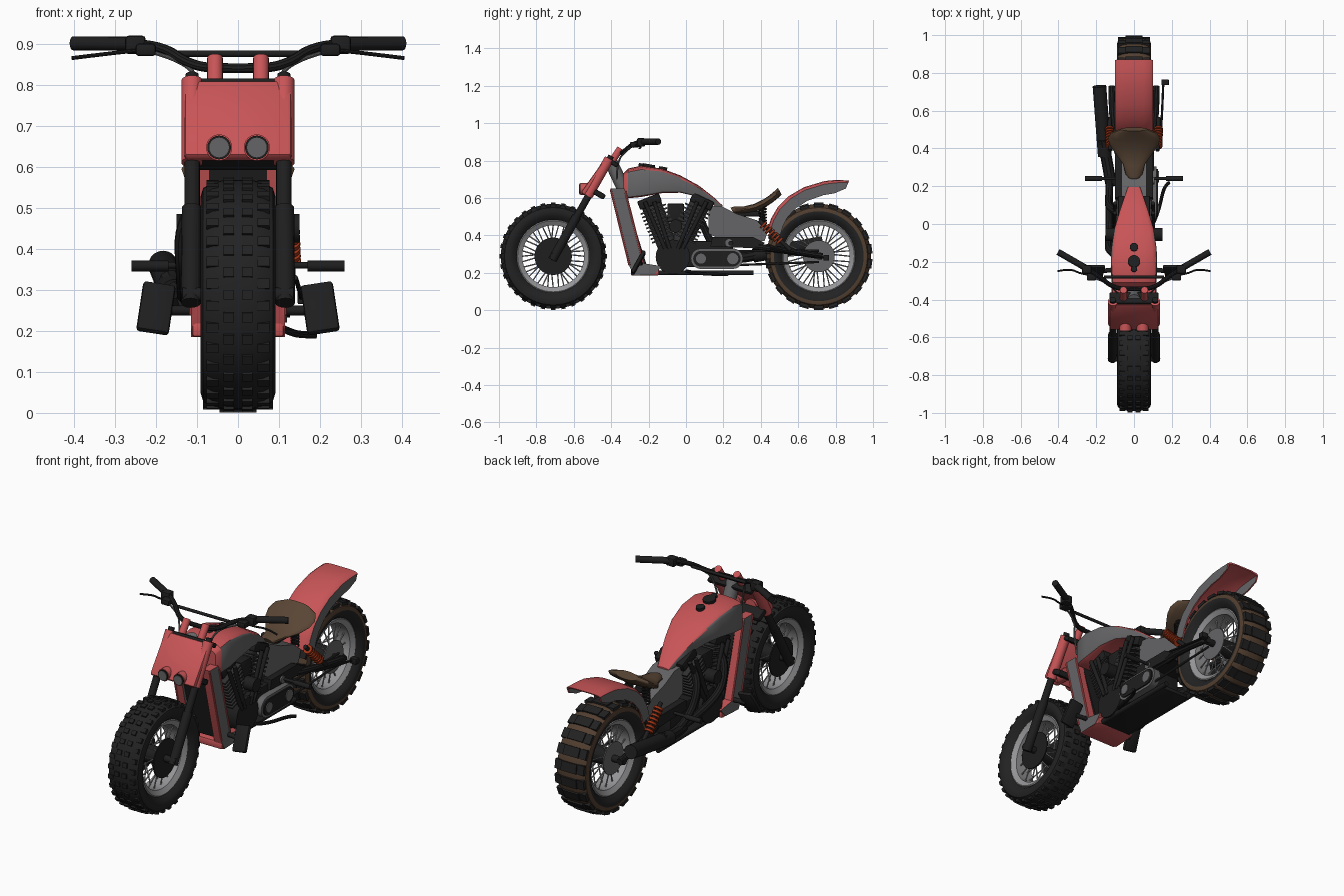
import bpy, bmesh, math
from mathutils import Vector, Matrix

cube = bpy.data.objects.get("Cube")
if cube:
    bpy.data.objects.remove(cube)


def material(name, r, g, b):
    m = bpy.data.materials.new(name)
    m.use_nodes = True
    m.diffuse_color = (r, g, b, 1)
    m.node_tree.nodes["Principled BSDF"].inputs["Base Color"].default_value = (r, g, b, 1)
    return m


RED = material("coral red paint", .58, .09, .095)
GREY = material("panel grey", .13, .13, .135)
BLACK = material("black metal", .013, .013, .013)
CHAR = material("charcoal metal", .03, .03, .03)
RUBBER = material("tyre rubber", .016, .016, .016)
SILVER = material("silver metal", .3, .3, .31)
LEATHER = material("brown leather", .1, .06, .035)
MUD = material("tread brown", .085, .05, .03)
ORANGE = material("burnt orange", .35, .035, .008)
made = []


def finish(name, bm, mats, rule=None):
    bmesh.ops.recalc_face_normals(bm, faces=bm.faces)
    if rule:
        for f in bm.faces:
            f.material_index = rule(f)
    me = bpy.data.meshes.new(name)
    bm.to_mesh(me)
    bm.free()
    for m in mats if isinstance(mats, tuple) else (mats,):
        me.materials.append(m)
    ob = bpy.data.objects.new(name, me)
    bpy.context.collection.objects.link(ob)
    made.append(ob)
    return ob


def add_rod(bm, a, b, r, r2=None, seg=16):
    a, b = Vector(a), Vector(b)
    d = b - a
    m = Matrix.Translation((a + b) / 2) @ d.to_track_quat('Z', 'Y').to_matrix().to_4x4()
    bmesh.ops.create_cone(bm, cap_ends=True, segments=seg, radius1=r,
                          radius2=r if r2 is None else r2, depth=d.length, matrix=m)


def rod(name, a, b, r, mat, r2=None, seg=16):
    bm = bmesh.new()
    add_rod(bm, a, b, r, r2, seg)
    return finish(name, bm, mat)


def add_box(bm, c, size, rot=0.0):
    m = Matrix.Translation(c) @ Matrix.Rotation(rot, 4, 'X') @ Matrix.Diagonal((*size, 1))
    bmesh.ops.create_cube(bm, size=1, matrix=m)


def box(name, c, size, mat, rot=0.0, bevel=.008):
    bm = bmesh.new()
    add_box(bm, c, size, rot)
    if bevel:
        bmesh.ops.bevel(bm, geom=bm.edges[:], offset=bevel, segments=2, affect='EDGES', profile=.5)
    return finish(name, bm, mat)


def plate(name, pts, x0, x1, mats, rule=None):
    """Side profile in y, z extruded across x."""
    bm = bmesh.new()
    f = bm.faces.new([bm.verts.new((x0, y, z)) for y, z in pts])
    ex = bmesh.ops.extrude_face_region(bm, geom=[f])
    bmesh.ops.translate(bm, vec=(x1 - x0, 0, 0),
                        verts=[v for v in ex["geom"] if isinstance(v, bmesh.types.BMVert)])
    return finish(name, bm, mats, rule)


def loft(name, rings, mats, rule=None, caps=True, loop=False):
    bm = bmesh.new()
    rows = [[bm.verts.new(p) for p in r] for r in rings]
    n = len(rows[0])
    for i in range(len(rows) if loop else len(rows) - 1):
        a, b = rows[i], rows[(i + 1) % len(rows)]
        for j in range(n):
            bm.faces.new((a[j], a[(j + 1) % n], b[(j + 1) % n], b[j]))
    if caps:
        bm.faces.new(rows[0])
        bm.faces.new(rows[-1])
    return finish(name, bm, mats, rule)


def lathe(name, prof, y, z, mats, rule=None, seg=56):
    """Closed (x, radius) profile turned about a wheel axle."""
    rings = [[(x, y + r * math.cos(t), z + r * math.sin(t)) for x, r in prof]
             for t in (2 * math.pi * k / seg for k in range(seg))]
    return loft(name, rings, mats, rule, caps=False, loop=True)


def tube(name, pts, r, mat):
    cu = bpy.data.curves.new(name, 'CURVE')
    cu.dimensions = '3D'
    cu.bevel_depth, cu.bevel_resolution, cu.use_fill_caps = r, 3, True
    sp = cu.splines.new('NURBS')
    sp.points.add(len(pts) - 1)
    for p, c in zip(sp.points, pts):
        p.co = (*c, 1)
    sp.use_endpoint_u, sp.order_u, sp.resolution_u = True, 3, 6
    cu.materials.append(mat)
    tmp = bpy.data.objects.new(name, cu)
    bpy.context.collection.objects.link(tmp)
    me = bpy.data.meshes.new_from_object(tmp.evaluated_get(bpy.context.evaluated_depsgraph_get()))
    bpy.data.objects.remove(tmp)
    ob = bpy.data.objects.new(name, me)
    bpy.context.collection.objects.link(ob)
    made.append(ob)


# Wheels: tyre, tread blocks, rim, spokes, hub and discs
half = [(.06, .192), (.084, .215), (.091, .24), (.085, .26), (.062, .274), (.03, .28)]
tyre = half + [(-x, r) for x, r in reversed(half)]
AZ = .288
for name, Y, rear in (("front", -.71, False), ("rear", .71, True)):
    lathe(name + "_tyre", tyre, Y, AZ, (RUBBER, MUD if rear else RUBBER),
          lambda f: int(math.hypot(f.calc_center_median().y - Y, f.calc_center_median().z - AZ) > .245))
    bm = bmesh.new()
    count = 22 if rear else 32
    for k in range(count):
        for x, r, w in ((-.062, .272, .04), (-.022, .279, .034), (.022, .279, .034), (.062, .272, .04)):
            t = 2 * math.pi * (k + (.5 if abs(x) > .05 and not rear else 0)) / count
            size = (.046, .05, .016) if rear else (w * .75, .024, .016)
            add_box(bm, (x, Y - r * math.sin(t), AZ + r * math.cos(t)), size, t)
    finish(name + "_tread_blocks", bm, RUBBER)
    lathe(name + "_rim", [(.062, .197), (.066, .19), (.05, .165), (-.05, .165), (-.066, .19), (-.062, .197)],
          Y, AZ, SILVER)
    bm = bmesh.new()
    for k in range(36):
        t, s = 2 * math.pi * k / 36, (-1) ** k
        u = t + .35 * (1 if k % 4 < 2 else -1)
        add_rod(bm, (s * .045, Y + .04 * math.cos(u), AZ + .04 * math.sin(u)),
                (s * .02, Y + .168 * math.cos(t), AZ + .168 * math.sin(t)), .0035, seg=6)
    finish(name + "_spokes", bm, SILVER)
    rod(name + "_hub", (-.06, Y, AZ), (.06, Y, AZ), .045, BLACK, seg=24)
    rod(name + "_axle", (-.135, Y, AZ), (.135, Y, AZ), .018, BLACK)
    for s in (-1, 1):
        rod(name + "_disc", (s * .062, Y, AZ), (s * .068, Y, AZ), .085 if rear else .1,
            GREY if rear else BLACK, seg=32)

# Fuel tank with grey side panels framed in red
ring = [(0, 1), (.45, .985), (.8, .94), (.95, .88), (1, .8), (1, .14), (.97, .04), (.85, 0)]
ring += [(-x, z) for x, z in reversed(ring[1:])]
stations = [(-.335, .73, .605, .1), (-.31, .757, .598, .118), (-.24, .772, .605, .123),
            (-.13, .757, .625, .12), (-.03, .72, .628, .105), (.07, .665, .605, .075),
            (.15, .602, .56, .048), (.195, .56, .525, .032)]
loft("fuel_tank", [[(w * x, y, b + (t - b) * z) for x, z in ring] for y, t, b, w in stations], (RED, GREY),
     lambda f: int(abs(f.normal.x) > .8 and f.calc_center_median().y > -.315
                   and f.calc_area() > .0006))
for y, z, r in ((-.2, .768, .032), (-.125, .754, .022), (-.24, .772, .016)):
    rod("tank_cap", (0, y, z - .01), (0, y + .004, z + .012), r, BLACK, seg=24)

# Rear mudguard
path = [(.435, .43), (.455, .49), (.49, .55), (.55, .61), (.63, .657), (.74, .69), (.81, .697), (.872, .692)]
arch = [(-.1, 1), (-.1, .22), (-.085, .06), (-.05, 0), (.05, 0), (.085, .06), (.1, .22), (.1, 1),
        (.092, 1), (.09, .3), (.05, .14), (-.05, .14), (-.09, .3), (-.092, 1)]
rings = []
for i, (y, z) in enumerate(path):
    d = Vector((0, .72 - y, .32 - z)).normalized() * (.045 if i == len(path) - 1 else .075)
    rings.append([(x, y + d.y * k, z + d.z * k) for x, k in arch])
loft("rear_mudguard", rings, (RED, GREY),
     lambda f: int(abs(f.normal.x) > .9))

# Seat, spring and post
seat = [(.248, .53, .03), (.265, .535, .045), (.32, .537, .06), (.375, .55, .1), (.42, .572, .13),
        (.455, .595, .138), (.485, .62, .12), (.502, .635, .07)]
loft("seat", [[(w * math.cos(a), y - .01 * math.sin(a), z + .018 * math.sin(a))
               for a in (2 * math.pi * k / 20 for k in range(20))] for y, z, w in seat], LEATHER)
for s in (-1, 1):
    tube("seat_spring", [(s * .05 + .02 * math.cos(k * 1.05), .41 + .02 * math.sin(k * 1.05), .46 + k * .0026)
                         for k in range(40)], .005, BLACK)
box("seat_support", (0, .33, .515), (.05, .14, .03), BLACK)

# Main frame: middle body, front side panels, radiator and belly
plate("middle_body", [(.12, .41), (.12, .56), (.19, .555), (.27, .515), (.38, .48), (.44, .43),
                      (.42, .37), (.2, .37)], -.065, .065, GREY)
for s in (-1, 1):
    plate("front_side_panel", [(-.405, .65), (-.33, .65), (-.31, .56), (-.225, .25), (-.13, .235),
                               (-.17, .19), (-.28, .185), (-.305, .24)], s * .07, s * .115, (RED, GREY),
          lambda f: int(abs(f.normal.x) > .5))
    for a, b in (((-.402, .645), (-.302, .24)), ((-.325, .635), (-.228, .25))):
        rod("panel_red_trim", (s * .113, *a), (s * .113, *b), .006, RED, seg=8)
    rod("lower_frame_rail", (s * .085, -.2, .2), (s * .085, .36, .2), .013, BLACK)
plate("radiator", [(-.385, .63), (-.33, .63), (-.21, .24), (-.29, .24)], -.07, .07, BLACK)
box("belly_lip", (0, -.22, .205), (.225, .15, .04), RED)
box("belly_pan", (0, .08, .2), (.17, .5, .025), BLACK)
rod("steering_head", (0, -.33, .64), (0, -.405, .8), .035, GREY, seg=20)

# Engine: crankcase, twin finned cylinders, covers
rod("crankcase", (-.105, -.07, .285), (.105, -.07, .285), .092, BLACK, seg=28)
box("gearbox", (0, .1, .3), (.17, .3, .14), BLACK)
for y0, y1 in ((-.1, -.195), (-.03, .085)):
    a, b = Vector((0, y0, .35)), Vector((0, y1, .59))
    tilt = -math.atan2(y1 - y0, .24)
    bm = bmesh.new()
    add_rod(bm, a, b, .055, seg=24)
    for k in range(9):
        add_box(bm, a.lerp(b, .15 + k * .08), (.19, .145, .009), tilt)
    finish("finned_cylinder", bm, CHAR)
    box("cylinder_head", b - Vector((0, 0, .01)), (.17, .125, .05), BLACK, tilt)
    for s in (-1, 1):
        for dy in (-.025, .025):
            rod("pushrod_tube", (s * .1, y0 + dy * .5, .33), (s * .1, y1 + dy, .58), .011, BLACK)
box("intake", (0, -.055, .52), (.18, .09, .1), BLACK)
for s in (-1, 1):
    rod("intake_cover", (s * .09, -.055, .45), (s * .15, -.055, .45), .035, BLACK, seg=24)


def capsule(y0, y1, z, r):
    return [(y1 + r * math.sin(t), z + r * math.cos(t)) for t in (math.pi * k / 10 for k in range(11))] + \
           [(y0 - r * math.sin(t), z - r * math.cos(t)) for t in (math.pi * k / 10 for k in range(11))]


plate("primary_cover_edge", capsule(.08, .25, .275, .055), .08, .12, GREY)
plate("primary_cover", capsule(.08, .25, .275, .042), .1, .127, BLACK)
for y, r in ((.08, .027), (.25, .03)):
    rod("cover_disc", (.12, y, .275), (.132, y, .275), r, GREY, seg=24)
plate("side_cover", [(.13, .34), (.14, .39), (.36, .39), (.42, .36), (.4, .33)], -.1, .1, BLACK)
rod("side_cap", (.1, .23, .36), (.108, .23, .36), .02, GREY, seg=20)
for z in (.24, .315):
    rod("drive_chain", (.1, .25, z), (.1, .71, .288 + (z - .278) * .8), .006, CHAR, seg=8)

# Swing arm, shocks, pegs, footboards
for s in (-1, 1):
    tube("swing_arm", [(s * .08, .36, .34), (s * .115, .46, .33), (s * .118, .73, .288)], .018, BLACK)
    rod("shock_damper", (s * .125, .39, .48), (s * .13, .56, .32), .011, BLACK)
    a, b = Vector((s * .126, .41, .46)), Vector((s * .13, .51, .36))
    bm = bmesh.new()
    for k in range(7):
        p = a.lerp(b, k / 7)
        add_rod(bm, p, p + (b - a) * .08, .024)
    finish("shock_spring", bm, ORANGE)
    rod("peg_arm", (s * .06, .24, .36), (s * .18, .24, .36), .008, BLACK)
    rod("foot_peg", (s * .17, .24, .358), (s * .26, .24, .358), .013, BLACK)
    f = box("footboard", (0, 0, 0), (.08, .022, .135), BLACK)
    f.location, f.rotation_euler = (s * .2, -.255, .255), (-.5, s * -.15, 0)
    rod("footboard_arm", (s * .09, -.24, .25), (s * .18, -.25, .25), .012, BLACK)
tube("side_stand", [(.1, 0, .21), (.13, .06, .195), (.16, .21, .19), (.19, .22, .19)], .009, BLACK)
tube("rear_linkage", [(.14, .45, .33), (.15, .6, .3), (.155, .75, .28)], .006, BLACK)
box("rear_caliper", (.165, .75, .28), (.04, .03, .03), BLACK, bevel=.004)

# Exhaust on the right
for y in (-.17, .06):
    tube("exhaust_header", [(-.08, y, .52), (-.14, y + .02, .48), (-.13, y + .1, .3), (-.13, .3, .28)], .02, BLACK)
tube("exhaust_bend", [(-.12, .2, .28), (-.14, .32, .27), (-.165, .45, .32)], .03, BLACK)
rod("muffler", (-.155, .36, .29), (-.183, .73, .36), .036, BLACK, seg=20)

# Front fork and clamps
for s in (-1, 1):
    rod("fork_tube", (s * .112, -.71, .275), (s * .112, -.41, .81), .019, BLACK)
    rod("fork_lower", (s * .115, -.715, .268), (s * .113, -.585, .5), .024, BLACK)
    rod("fork_shroud", (s * .112, -.525, .61), (s * .112, -.41, .81), .026, RED, seg=20)
    rod("fork_cap", (s * .112, -.41, .805), (s * .112, -.4, .825), .016, BLACK)
    rod("bar_riser", (s * .056, -.4, .79), (s * .056, -.35, .865), .019, RED, seg=20)
    rod("headlight_shell", (s * .046, -.48, .647), (s * .046, -.565, .647), .032, RED, seg=24)
    rod("headlight_ring", (s * .046, -.56, .647), (s * .046, -.57, .647), .029, BLACK, seg=24)
    rod("headlight_lens", (s * .046, -.57, .647), (s * .046, -.573, .647), .024, GREY, seg=24)
box("upper_clamp", (0, -.395, .79), (.26, .07, .025), BLACK, -.53)
box("lower_clamp", (0, -.465, .62), (.26, .07, .03), BLACK, -.53)
box("front_shield", (0, -.485, .712), (.262, .03, .225), RED, -.62, .01)

# Handlebar, grips, levers
tube("handlebar", [(-.27, -.225, .9), (-.19, -.27, .9), (-.11, -.34, .842), (0, -.345, .84),
                   (.11, -.34, .842), (.19, -.27, .9), (.27, -.225, .9)], .012, BLACK)
rod("handlebar_brace", (-.16, -.28, .876), (.16, -.28, .876), .008, BLACK)
for s in (-1, 1):
    rod("grip", (s * .26, -.23, .9), (s * .402, -.148, .901), .017, BLACK)
    box("switch_housing", (s * .25, -.24, .897), (.05, .045, .045), BLACK)
    box("brake_reservoir", (s * .225, -.275, .885), (.05, .05, .03), BLACK)
    tube("lever", [(s * .23, -.27, .885), (s * .28, -.265, .88), (s * .34, -.235, .873), (s * .405, -.25, .865)],
         .005, BLACK)
    tube("control_cable", [(s * .23, -.28, .885), (s * .13, -.31, .86), (s * .09, -.37, .8), (s * .07, -.37, .7)],
         .005, GREY)

bpy.ops.object.select_all(action='DESELECT')
for ob in made:
    ob.select_set(True)
bpy.context.view_layer.objects.active = made[0]
bpy.ops.object.shade_smooth_by_angle(angle=math.radians(35))
